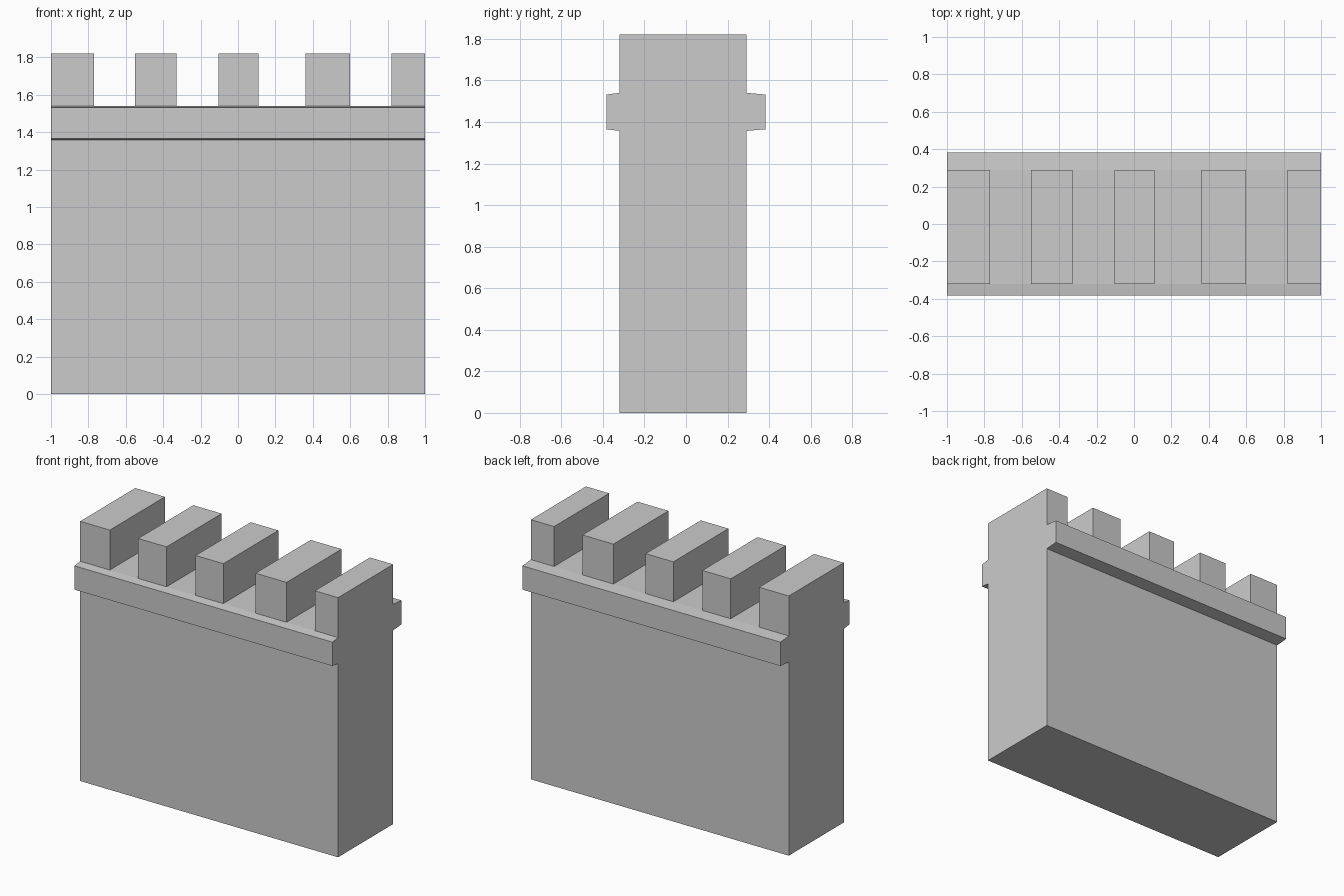
import bpy
import bmesh
from mathutils import Vector

if "Cube" in bpy.data.objects:
    bpy.data.objects.remove(bpy.data.objects["Cube"])


def prism(name, outline, offset):
    """Closed solid made by extruding a planar outline along offset."""
    bm = bmesh.new()
    face = bm.faces.new([bm.verts.new(p) for p in outline])
    ext = bmesh.ops.extrude_face_region(bm, geom=[face], use_keep_orig=True)
    verts = [g for g in ext["geom"] if isinstance(g, bmesh.types.BMVert)]
    bmesh.ops.translate(bm, verts=verts, vec=Vector(offset))
    bmesh.ops.recalc_face_normals(bm, faces=bm.faces)
    mesh = bpy.data.meshes.new(name)
    bm.to_mesh(mesh)
    bm.free()
    obj = bpy.data.objects.new(name, mesh)
    bpy.context.collection.objects.link(obj)
    return obj


FRONT, BACK = -0.32, 0.29
WALK, TOP = 1.54, 1.82
MERLONS = [(-1.0, -0.77), (-0.55, -0.33), (-0.105, 0.11), (0.36, 0.60), (0.82, 1.0)]

# Wall with merlons: one crenellated outline extruded through the thickness
skyline = []
for x0, x1 in MERLONS:
    skyline += [(x0, WALK), (x0, TOP), (x1, TOP), (x1, WALK)]
skyline = skyline[1:-1]
outline = [(-1, 0)] + skyline + [(1, 0)]
prism("battlement_wall", [(x, FRONT, z) for x, z in outline], (0, BACK - FRONT, 0))

# Projecting ledges along the front and back, slightly narrowing outwards
for name, inner, outer in (("front_ledge", FRONT, -0.383), ("back_ledge", BACK, 0.383)):
    section = [(inner, 1.357), (outer, 1.365), (outer, 1.532), (inner, WALK)]
    prism(name, [(-1, y, z) for y, z in section], (2, 0, 0))
